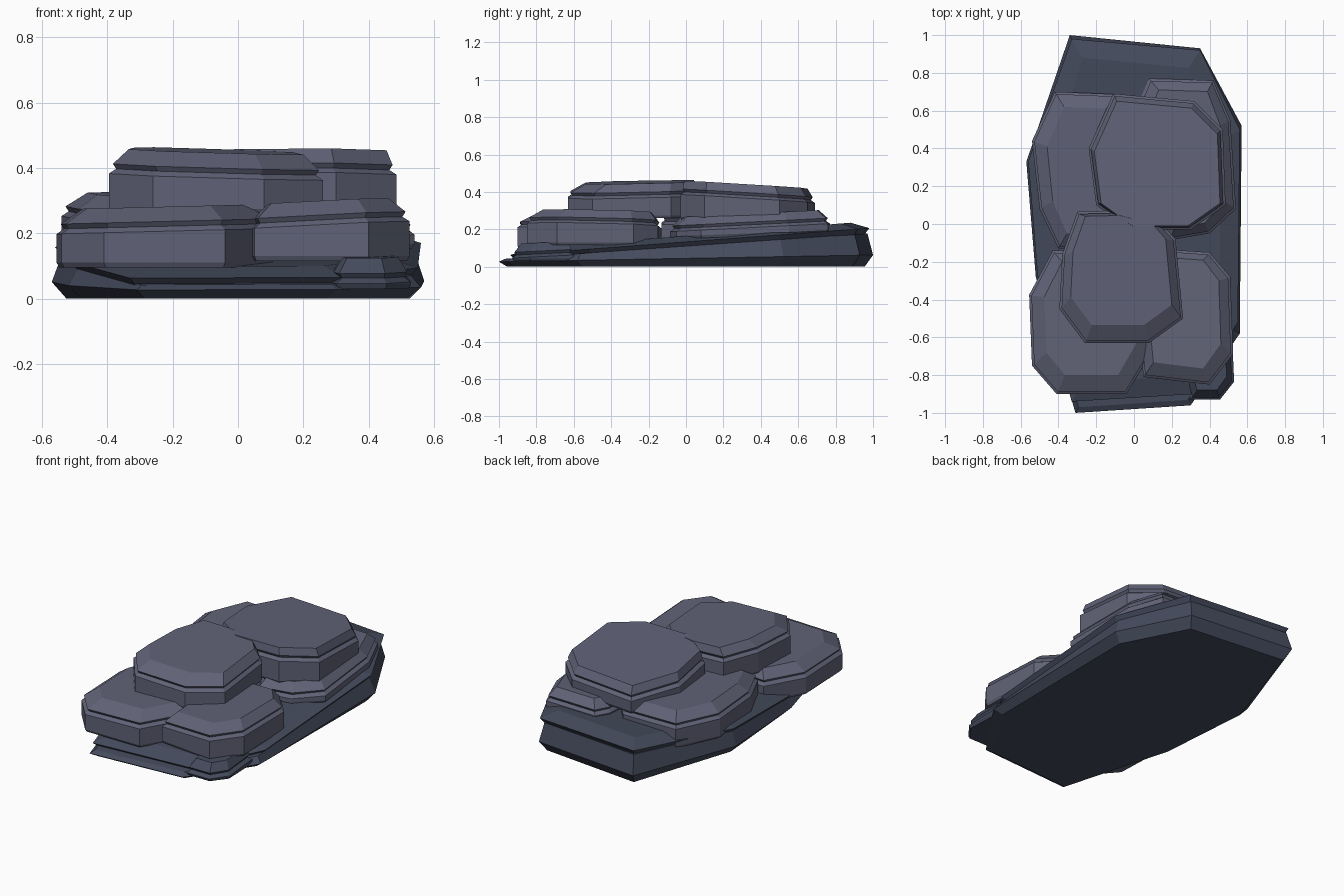
import bpy, bmesh


def material(name, rgb):
    m = bpy.data.materials.new(name)
    m.diffuse_color = (*rgb, 1)
    return m


TOP = material("slab_stone", (0.118, 0.124, 0.185))
BASE = material("base_stone", (0.058, 0.070, 0.108))


def loft(name, outline, levels, mat):
    """Stack rings of one outline; level = (inset, shift_y, z, slope_x, slope_y)."""
    xs, ys = zip(*outline)
    cx, cy = (max(xs) + min(xs)) / 2, (max(ys) + min(ys)) / 2
    hx, hy = (max(xs) - min(xs)) / 2, (max(ys) - min(ys)) / 2
    bm = bmesh.new()
    rings = []
    for d, dy, z, sx, sy in levels:
        ring = []
        for x, y in outline:
            px = cx + (x - cx) * (1 - d / hx)
            py = cy + (y - cy) * (1 - d / hy) + dy
            ring.append(bm.verts.new((px, py, z + sx * px + sy * py)))
        rings.append(ring)
    n = len(outline)
    for a, b in zip(rings, rings[1:]):
        for i in range(n):
            j = (i + 1) % n
            bm.faces.new((a[i], a[j], b[j], b[i]))
    bm.faces.new(rings[0][::-1])
    bm.faces.new(rings[-1])
    bmesh.ops.recalc_face_normals(bm, faces=bm.faces)
    me = bpy.data.meshes.new(name)
    bm.to_mesh(me)
    bm.free()
    me.materials.append(mat)
    ob = bpy.data.objects.new(name, me)
    bpy.context.collection.objects.link(ob)


def slab(name, outline, bottom, top, bevel=0.065, shift=0.02, mat=TOP):
    """Rock slab with a straight side, a groove below the rim and a bevelled top."""
    zb, syb = bottom
    zt, sx, sy = top
    loft(name, outline, [
        (0.008, 0, zb, 0, syb),
        (0, 0, zb + 0.015, 0, syb),
        (0, 0, zt - 0.075, sx, sy),
        (0.022, 0, zt - 0.060, sx, sy),
        (0.012, 0, zt - 0.045, sx, sy),
        (bevel, shift, zt, sx, sy)], mat)


# Base: two dark wedge layers rising towards the back
base = [(-0.34, 1.0), (0.35, 0.93), (0.57, 0.52), (0.56, -0.58),
        (0.30, -0.96), (-0.31, -1.0), (-0.52, -0.28), (-0.57, 0.33)]
loft("base_lower", base, [
    (0.045, 0, 0.0, 0, 0),
    (0, 0, 0.045, 0, 0.018),
    (0.03, 0, 0.11, 0, 0.07)], BASE)
upper = [(-0.33, 0.98), (0.35, 0.92), (0.56, 0.50), (0.55, -0.52),
         (0.32, -0.90), (-0.33, -0.94), (-0.51, -0.28), (-0.56, 0.33)]
loft("base_upper", upper, [
    (0.03, 0, 0.10, 0, 0.07),
    (0.0, 0, 0.133, 0, 0.075),
    (0.10, 0, 0.165, 0, 0.08)], BASE)
slab("front_corner_stone",
     [(0.30, -0.93), (0.455, -0.93), (0.53, -0.835), (0.52, -0.60), (0.28, -0.60), (0.28, -0.86)],
     (0.03, 0), (0.168, 0, 0.05), 0.04, 0.01, BASE)

# Middle tier
slab("front_left_slab",
     [(-0.555, -0.375), (-0.54, -0.75), (-0.41, -0.90), (-0.04, -0.90),
      (0.105, -0.66), (0.10, -0.35), (-0.05, -0.15), (-0.43, -0.14)],
     (0.095, 0), (0.287, 0.025, 0), 0.08)
slab("front_right_slab",
     [(0.10, -0.13), (0.40, -0.15), (0.51, -0.28), (0.525, -0.69),
      (0.40, -0.85), (0.05, -0.81), (0.0, -0.35)],
     (0.115, 0), (0.272, 0.05, -0.02))
slab("back_left_slab",
     [(-0.42, 0.70), (-0.54, 0.44), (-0.50, 0.08), (-0.40, -0.13),
      (-0.05, -0.13), (0.10, 0.10), (0.10, 0.50), (-0.05, 0.685)],
     (0.135, 0), (0.303, -0.03, 0.02), 0.08, 0)
slab("back_right_slab",
     [(0.08, 0.77), (0.42, 0.76), (0.51, 0.55), (0.54, 0.08),
      (0.40, -0.05), (0.19, -0.085), (0.05, 0.20), (0.04, 0.68)],
     (0.15, 0.04), (0.267, 0, 0.05), 0.06, 0)

# Top tier
slab("top_front_slab",
     [(-0.38, -0.16), (-0.395, -0.45), (-0.26, -0.63), (0.08, -0.63),
      (0.26, -0.50), (0.22, -0.08), (0.13, 0.02), (-0.08, 0.07), (-0.30, 0.065)],
     (0.26, 0), (0.455, -0.03, 0.02), 0.06, 0.035)
slab("top_back_slab",
     [(-0.11, 0.69), (0.32, 0.65), (0.47, 0.50), (0.485, 0.10),
      (0.30, -0.03), (-0.02, -0.03), (-0.20, 0.10), (-0.24, 0.40)],
     (0.25, 0.02), (0.457, 0.008, -0.06), 0.03, -0.01)
